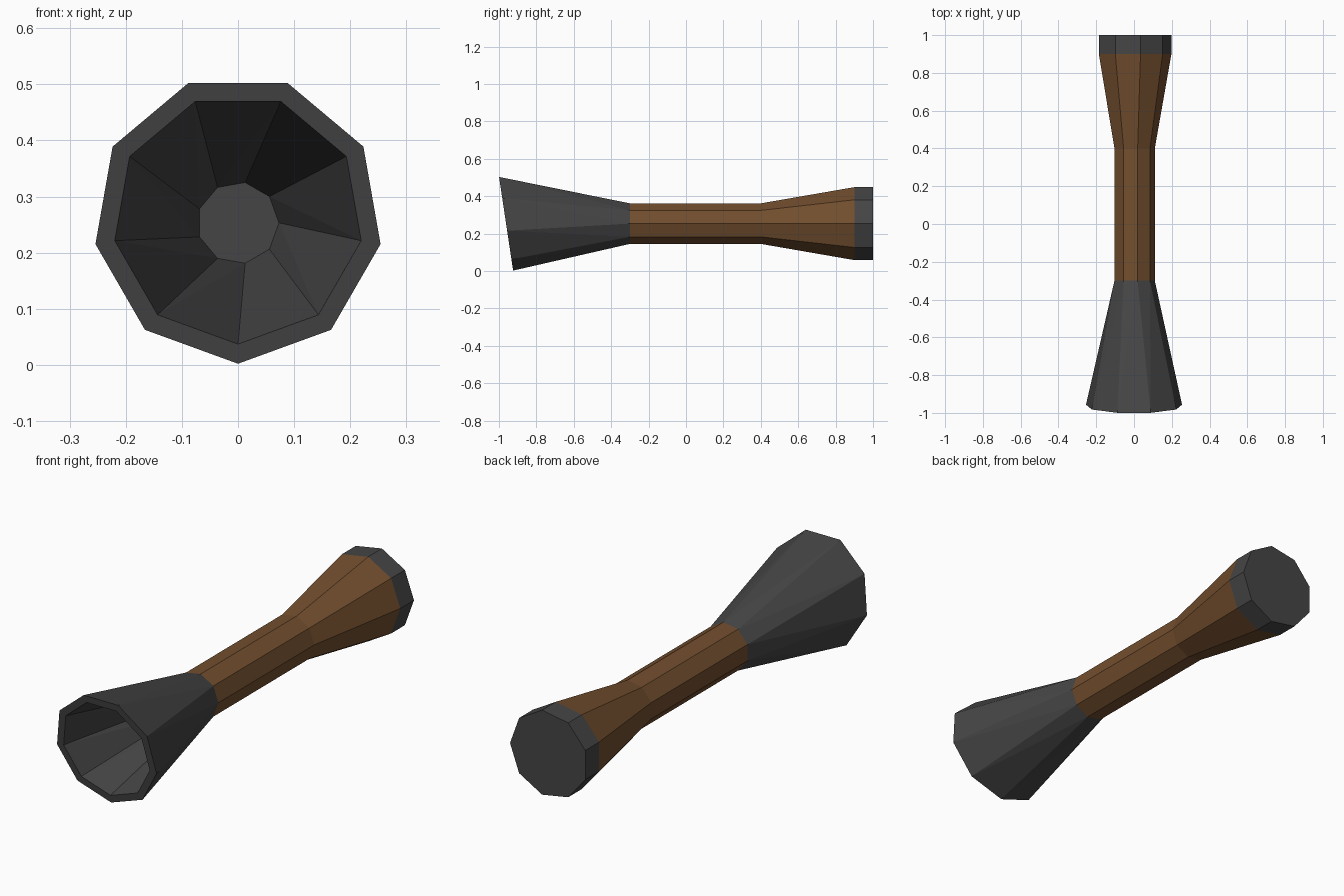
import bpy, math

if "Cube" in bpy.data.objects:
    bpy.data.objects.remove(bpy.data.objects["Cube"])

N = 9
ZC = 0.253


def material(name, color):
    m = bpy.data.materials.new(name)
    m.diffuse_color = color
    m.use_nodes = True
    m.node_tree.nodes["Principled BSDF"].inputs["Base Color"].default_value = m.diffuse_color
    return m


iron = material("dark_iron", (0.06, 0.06, 0.06, 1))
wood = material("brown_wood", (0.17, 0.077, 0.027, 1))


def ring(radius, y, zc=ZC, start=0, lean=0):
    """Nine-sided loop facing -y; lean tips its top towards the front."""
    pts = []
    for k in range(N):
        a = math.radians(start + 360 / N * k)
        dz = radius * math.sin(a)
        pts.append((radius * math.cos(a), y - lean * dz, zc + dz))
    return pts


def loft(name, rings, mat, modes, cap_first=True):
    """Skin successive rings; modes choose quads or a triangle diagonal."""
    verts = [p for r in rings for p in r]
    faces = []
    for i, mode in enumerate(modes):
        for k in range(N):
            j = (k + 1) % N
            a, b = i * N + k, i * N + j
            c, d = b + N, a + N
            if mode == "quad":
                faces.append((a, d, c, b))
            elif mode == "ac":
                faces += [(a, c, b), (a, d, c)]
            else:
                faces += [(a, d, b), (b, d, c)]
    if cap_first:
        faces.append(tuple(range(N)))
    faces.append(tuple(reversed(range((len(rings) - 1) * N, len(rings) * N))))
    me = bpy.data.meshes.new(name)
    me.from_pydata(verts, [], faces)
    me.materials.append(mat)
    me.update()
    ob = bpy.data.objects.new(name, me)
    bpy.context.collection.objects.link(ob)
    return ob


# wooden grip flaring towards the back
loft("grip", [ring(0.11, -0.3), ring(0.11, 0.4), ring(0.198, 0.9)],
     wood, ["quad", "quad"])

# iron cap on the back end
loft("end_cap", [ring(0.198, 0.9), ring(0.198, 1.0)], iron, ["quad"])

# hollow flared bell with a slanted rim
loft("bell", [ring(0.11, -0.3),
              ring(0.258, -0.963, 0.26, -10, 0.15),
              ring(0.223, -0.963, 0.26, -10, 0.15),
              ring(0.073, -0.337)],
     iron, ["ac", "quad", "ac"])
